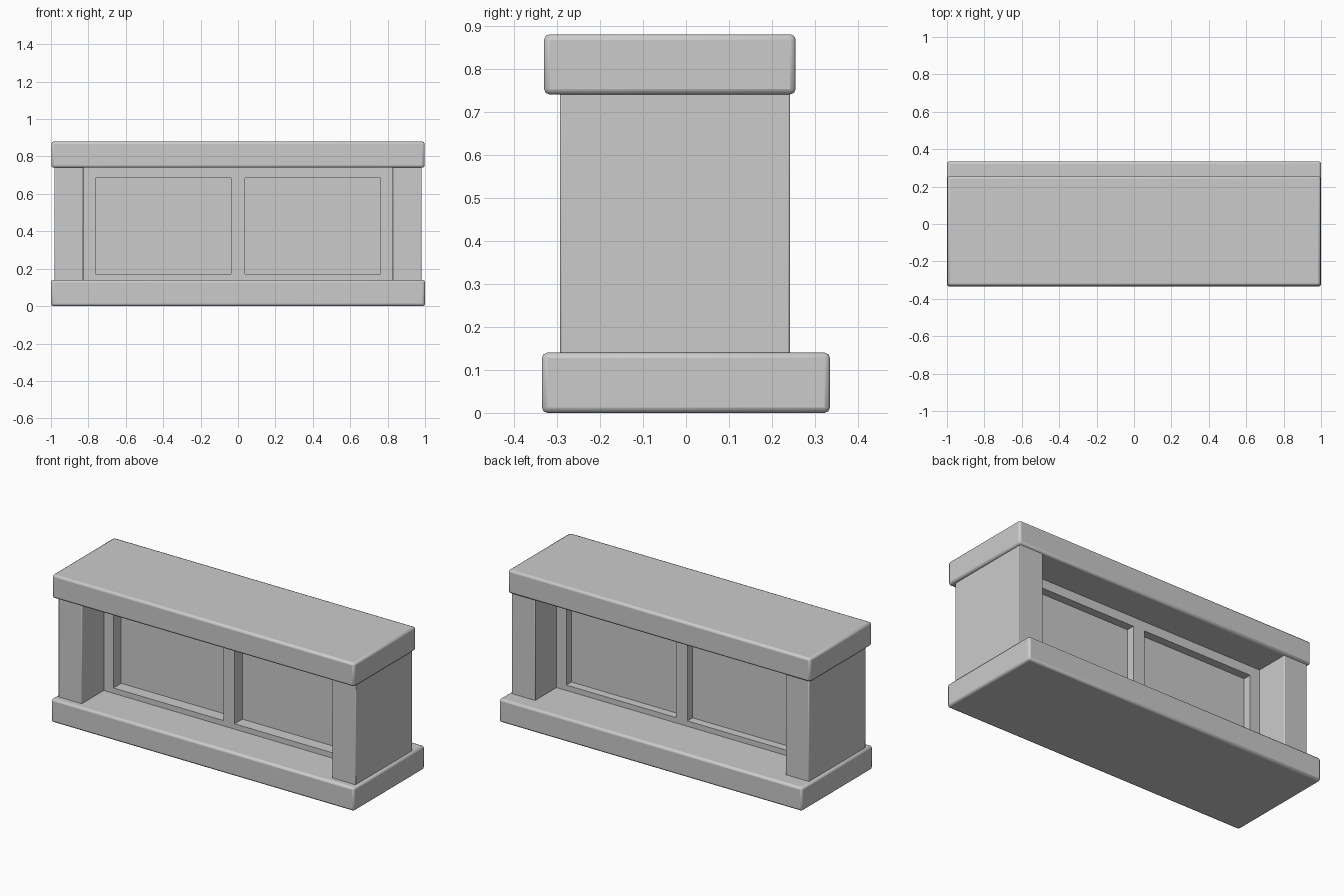
import bpy

if "Cube" in bpy.data.objects:
    bpy.data.objects.remove(bpy.data.objects["Cube"])


def box(name, x, y, z, bevel=0.0):
    """Box from (min, max) ranges, with an optional softened edge."""
    size = [b - a for a, b in (x, y, z)]
    centre = [(a + b) / 2 for a, b in (x, y, z)]
    bpy.ops.mesh.primitive_cube_add(size=1, location=centre)
    ob = bpy.context.object
    ob.name = name
    ob.scale = size
    bpy.ops.object.transform_apply(location=False, rotation=False, scale=True)
    if bevel:
        mod = ob.modifiers.new("bevel", 'BEVEL')
        mod.width = bevel
        mod.segments = 2
        bpy.ops.object.shade_smooth_by_angle(angle=0.6)
    return ob


# Plinth and counter top (the top stops short at the back)
box("base_slab", (-1, 1), (-0.335, 0.335), (0, 0.14), 0.013)
box("top_slab", (-0.998, 0.998), (-0.33, 0.255), (0.74, 0.88), 0.013)

# Panel frame rails, set back between the pillars
FRAME_Y = (-0.085, 0.04)
box("bottom_rail", (-0.83, 0.83), FRAME_Y, (0.135, 0.172))
box("top_rail", (-0.83, 0.83), FRAME_Y, (0.685, 0.745))
box("centre_stile", (-0.037, 0.037), FRAME_Y, (0.172, 0.685))

# Pillars, outer stiles and recessed panels on both sides
for side, s in (("left", -1), ("right", 1)):
    def span(a, b):
        return tuple(sorted((s * a, s * b)))
    box(side + "_pillar", span(0.827, 0.982), (-0.293, 0.242), (0.135, 0.745), 0.005)
    box(side + "_stile", span(0.763, 0.83), FRAME_Y, (0.172, 0.685))
    box(side + "_panel", span(0.035, 0.765), (-0.012, -0.009), (0.17, 0.687))
